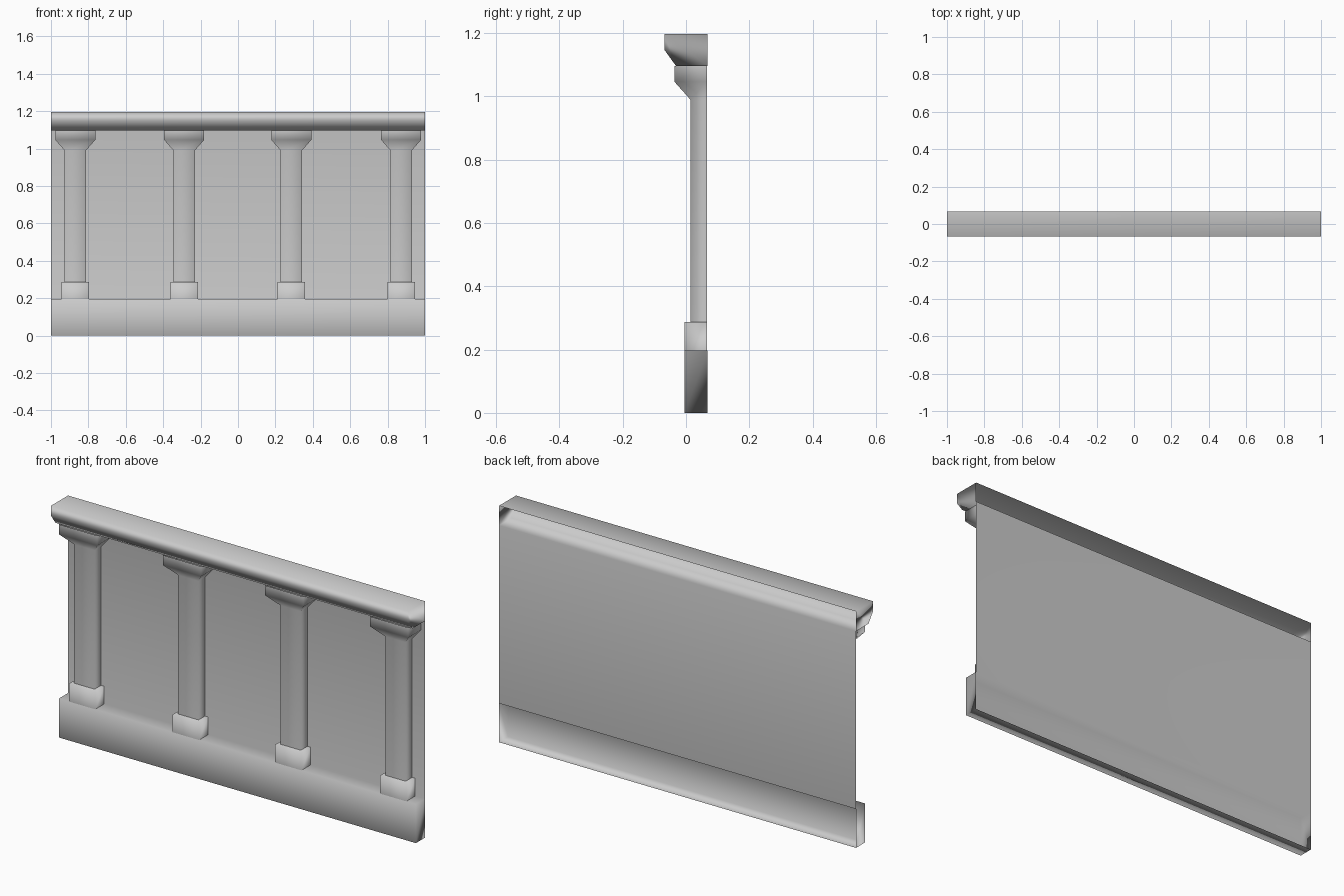
import bpy

cube = bpy.data.objects.get("Cube")
if cube:
    bpy.data.objects.remove(cube, do_unlink=True)

BACK = 0.068
stone = bpy.data.materials.new("pale grey stone")
stone.use_nodes = True
colour = (0.6, 0.6, 0.6, 1)
stone.diffuse_color = colour
stone.node_tree.nodes["Principled BSDF"].inputs["Base Color"].default_value = colour


def make(name, verts, faces):
    """Smooth mesh whose large faces dominate the shading."""
    mesh = bpy.data.meshes.new(name)
    mesh.from_pydata(verts, [], faces)
    mesh.materials.append(stone)
    mesh.shade_smooth()
    obj = bpy.data.objects.new(name, mesh)
    bpy.context.collection.objects.link(obj)
    weighted = obj.modifiers.new("weighted normals", 'WEIGHTED_NORMAL')
    weighted.mode = 'FACE_AREA'


def loft(name, x, sections, top=False):
    """Stack of rectangles open to the wall: (z, half width, front y)."""
    verts, faces = [], []
    for z, w, front in sections:
        verts += [(x - w, BACK - 0.002, z), (x - w, front, z),
                  (x + w, front, z), (x + w, BACK - 0.002, z)]
    n = len(verts)
    for k in range(0, n - 4, 4):
        faces += [(k + i, k + i + 1, k + i + 5, k + i + 4) for i in range(3)]
    if top:
        faces.append((n - 4, n - 3, n - 2, n - 1))
    make(name, verts, faces)


# Wall shell: base course, thin panel and chamfered top rail, open at the back
profile = [(BACK, 0), (-0.005, 0), (-0.005, 0.197), (BACK, 0.197),
           (BACK, 1.097), (-0.032, 1.097), (-0.068, 1.147), (-0.068, 1.197), (BACK, 1.197)]
count = len(profile)
shell_verts = [(x, y, z) for x in (-1, 1) for y, z in profile]
shell_faces = [(i, i + count, i + count + 1, i + 1) for i in range(count - 1)]
for cap in (range(4), range(4, count)):
    shell_faces.append(tuple(cap))
    shell_faces.append(tuple(i + count for i in reversed(cap)))
make("wall_with_base_and_rail", shell_verts, shell_faces)

# Four engaged columns, each with plinth, shaft and flared capital
for number, x in enumerate((-0.87, -0.288, 0.285, 0.872), 1):
    loft(f"plinth_{number}", x, [(0.197, 0.074, -0.005), (0.287, 0.074, -0.005)], top=True)
    loft(f"column_{number}", x, [(0.287, 0.057, 0.014), (0.99, 0.057, 0.014),
                                 (1.047, 0.107, -0.037), (1.097, 0.107, -0.037)])
